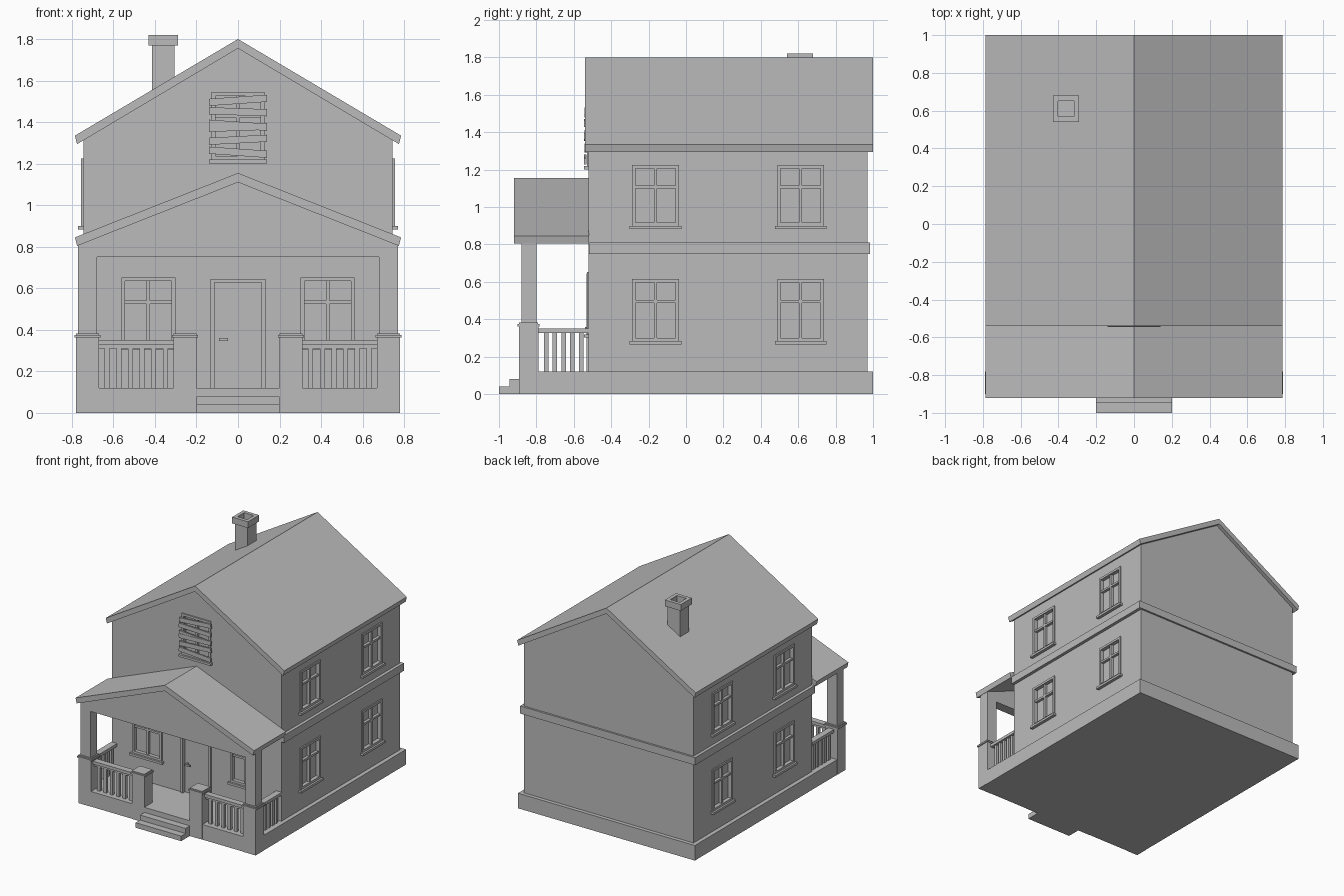
import bpy
import math
from mathutils import Matrix

cube = bpy.data.objects.get("Cube")
if cube:
    bpy.data.objects.remove(cube, do_unlink=True)

grey = bpy.data.materials.new("plain_grey")
grey.use_nodes = True
grey.diffuse_color = (0.5, 0.5, 0.5, 1)
grey.node_tree.nodes["Principled BSDF"].inputs["Base Color"].default_value = (0.5, 0.5, 0.5, 1)


def add_mesh(name, verts, faces):
    mesh = bpy.data.meshes.new(name)
    mesh.from_pydata(verts, [], faces)
    mesh.materials.append(grey)
    obj = bpy.data.objects.new(name, mesh)
    bpy.context.collection.objects.link(obj)
    return obj


def prism(name, profile, y0, y1):
    """Extrude an x-z outline (counter-clockwise from the front) along y."""
    n = len(profile)
    verts = [(x, y, z) for y in (y0, y1) for x, z in profile]
    faces = [tuple(range(n)), tuple(reversed(range(n, 2 * n)))]
    faces += [(i, i + n, (i + 1) % n + n, (i + 1) % n) for i in range(n)]
    return add_mesh(name, verts, faces)


def box(name, x0, x1, y0, y1, z0, z1):
    return prism(name, [(x0, z0), (x1, z0), (x1, z1), (x0, z1)], y0, y1)


def cut(target, cutter):
    """Subtract the cutter from the target, then discard the cutter."""
    cutter.hide_render = True
    mod = target.modifiers.new("cut", 'BOOLEAN')
    mod.operation = 'DIFFERENCE'
    mod.solver = 'EXACT'
    mod.object = cutter
    bpy.context.view_layer.objects.active = target
    bpy.ops.object.modifier_apply(modifier="cut")
    bpy.data.objects.remove(cutter, do_unlink=True)


def gable_roof(name, half, eave, peak, y0, y1):
    t = 0.045
    outline = [(-half + 0.01, eave - t + 0.004), (0, peak - t), (half - 0.01, eave - t + 0.004),
               (half, eave), (0, peak), (-half, eave)]
    return prism(name, outline, y0, y1)


# House body, plinth, storey band and main roof
walls = prism("house_walls", [(-.745, .1), (.745, .1), (.745, 1.315), (0, 1.765), (-.745, 1.315)], -.52, .97)
box("foundation", -.778, .778, -.89, 1, 0, .12)
box("storey_band", -.77, .77, -.519, .985, .75, .81)
gable_roof("main_roof", .785, 1.335, 1.80, -.54, 1)


# Windows are built facing the front at the origin, then placed on a wall
def window(name, place, w, z0, z1, bars=True):
    h, f, d = w / 2, 0.018, 0.02
    hole = box(name + "_cutter", -h + f, h - f, -.05, d, z0 + f, z1 - f)
    hole.data.transform(place)
    cut(walls, hole)
    parts = [box(name + "_jamb_" + s, a, b, -.01, d, z0, z1)
             for s, a, b in (("a", -h, -h + f), ("b", h - f, h))]
    parts += [box(name + "_head", -h + f, h - f, -.01, d, z1 - f, z1),
              box(name + "_lower_frame", -h + f, h - f, -.01, d, z0, z0 + f),
              box(name + "_sill", -h - .013, h + .013, -.025, d, z0 - .018, z0)]
    if bars:
        bar_z = z0 + .64 * (z1 - z0)
        parts += [box(name + "_mullion", -.008, .008, -.002, d, z0 + f, z1 - f),
                  box(name + "_transom", -h + f, h - f, -.002, d, bar_z - .008, bar_z + .008)]
    for p in parts:
        p.data.transform(place)


for side, sign in (("left", 1), ("right", -1)):
    for row, z0, z1 in (("lower", .283, .615), ("upper", .9, 1.225)):
        for pos, y in (("front", -.163), ("back", .613)):
            place = Matrix.Translation((sign * .745, y, 0)) @ Matrix.Rotation(sign * math.pi / 2, 4, 'Z')
            window(f"{side}_{row}_{pos}_window", place, .25, z0, z1)
    window(side + "_porch_window", Matrix.Translation((sign * .432, -.52, 0)), .26, .32, .652)

# Boarded attic window
window("attic_window", Matrix.Translation((0, -.52, 0)), .255, 1.22, 1.545)
for i, (z, tilt) in enumerate([(1.505, -4), (1.45, 2), (1.385, 4), (1.375, -2), (1.315, -3), (1.255, 4)]):
    plank = box(f"attic_plank_{i + 1}", -.14, .14, -.012, 0, -.017, .017)
    plank.data.transform(Matrix.Translation((0, -.53 - .003 * (i % 2), z))
                         @ Matrix.Rotation(math.radians(tilt), 4, 'Y'))

# Front door with frame and handle
cut(walls, box("door_cutter", -.113, .113, -.6, -.505, .12, .63))
for s, a, b in (("left", .113, .133), ("right", -.133, -.113)):
    box("door_jamb_" + s, a, b, -.533, -.5, .12, .645)
box("door_head", -.113, .113, -.533, -.5, .627, .645)
box("door_handle_stem", -.092, -.08, -.535, -.5, .347, .359)
box("door_handle", -.092, -.047, -.54, -.53, .346, .36)

# Porch roof, gable front and steps
gable_roof("porch_roof", .785, .845, 1.155, -.92, -.519)
prism("porch_gable", [(-.77, .75), (.77, .75), (.77, .815), (0, 1.12), (-.77, .815)], -.88, -.80)
box("lower_step", -.2, .2, -1, -.88, 0, .04)
box("upper_step", -.2, .2, -.945, -.88, 0, .08)


def pedestal(name, x):
    box(name, x - .055, x + .055, -.892, -.788, 0, .362)
    box(name + "_cap", x - .063, x + .063, -.9, -.782, .362, .374)
    box(name + "_cap_top", x - .055, x + .055, -.892, -.79, .374, .383)


# Porch pedestals, columns and railings on both sides
for side, sign in (("left", 1), ("right", -1)):
    pedestal(side + "_corner_pedestal", sign * .725)
    pedestal(side + "_step_pedestal", sign * .255)
    box(side + "_column", sign * .725 - .045, sign * .725 + .045, -.88, -.80, .38, .76)
    xa, xb = sorted((sign * .31, sign * .67))
    box(side + "_front_rail", xa, xb, -.865, -.815, .328, .352)
    box(side + "_front_under_rail", xa, xb, -.853, -.827, .31, .328)
    x = sign * .725
    box(side + "_side_rail", x - .025, x + .025, -.79, -.515, .328, .352)
    for i in range(6):
        bx = sign * (.35 + .056 * i)
        box(f"{side}_front_baluster_{i + 1}", bx - .012, bx + .012, -.852, -.828, .12, .328)
    for i in range(5):
        by = -.748 + .047 * i
        box(f"{side}_side_baluster_{i + 1}", x - .012, x + .012, by - .012, by + .012, .12, .328)

# Chimney with a hollow top
chimney = box("chimney", -.415, -.305, .555, .665, 1.4, 1.775)
cap = box("chimney_cap", -.43, -.29, .54, .68, 1.77, 1.82)
for part in (chimney, cap):
    cut(part, box("flue_cutter", -.402, -.318, .568, .652, 1.7, 1.9))
